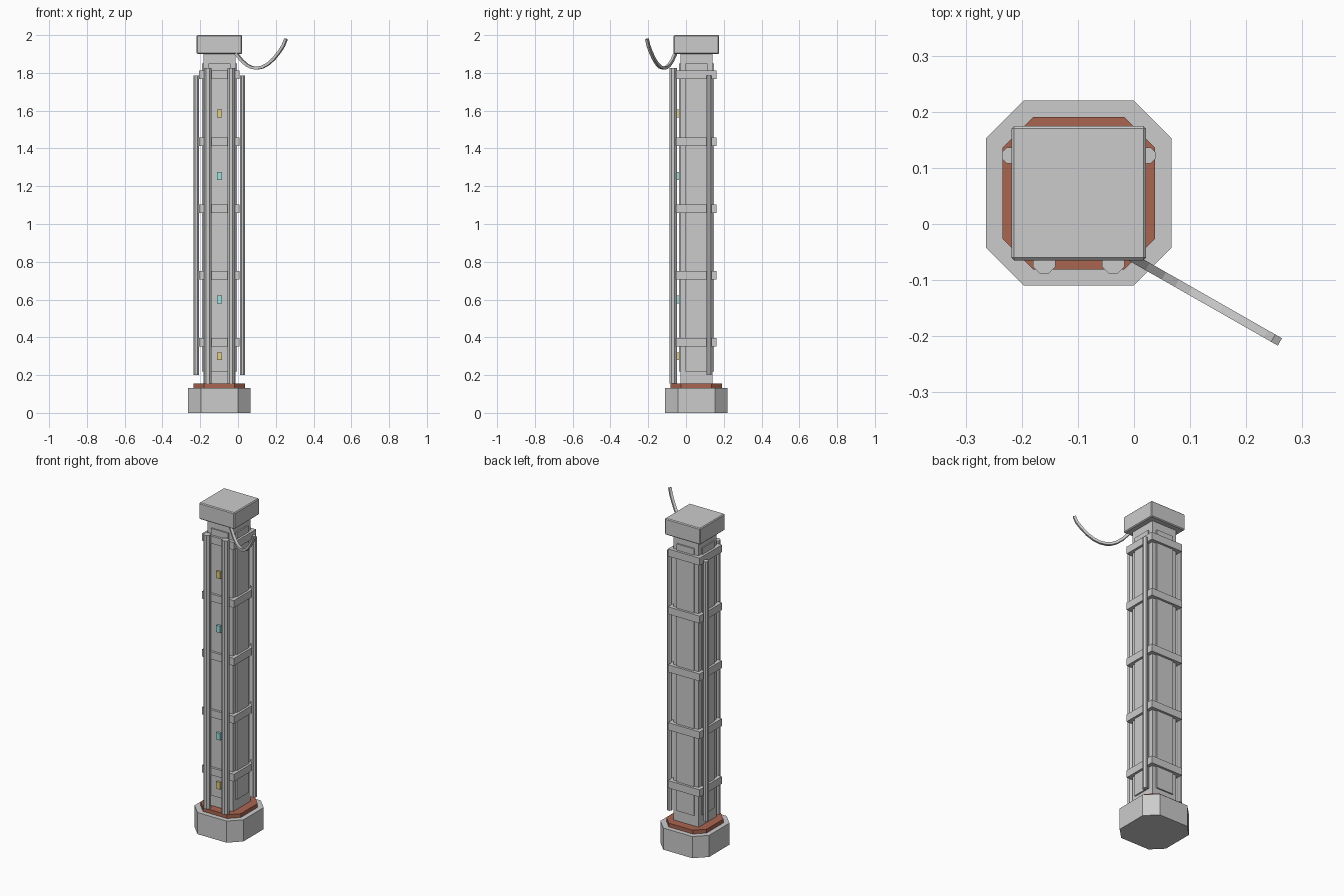
import bpy, bmesh, math
from mathutils import Vector

if "Cube" in bpy.data.objects:
    bpy.data.objects.remove(bpy.data.objects["Cube"])

CX, CY = -0.0985, 0.055   # column axis


def finish(name, bm, mat=None):
    bmesh.ops.recalc_face_normals(bm, faces=bm.faces)
    me = bpy.data.meshes.new(name)
    bm.to_mesh(me)
    bm.free()
    ob = bpy.data.objects.new(name, me)
    bpy.context.collection.objects.link(ob)
    if mat:
        me.materials.append(mat)
    return ob


def material(name, rgb):
    m = bpy.data.materials.new(name)
    m.diffuse_color = (*rgb, 1)
    m.use_nodes = True
    m.node_tree.nodes["Principled BSDF"].inputs["Base Color"].default_value = m.diffuse_color
    return m


def prism(name, pts, z0, z1, mat=None):
    bm = bmesh.new()
    face = bm.faces.new([bm.verts.new((x, y, z0)) for x, y in pts])
    ext = bmesh.ops.extrude_face_region(bm, geom=[face], use_keep_orig=True)
    for v in ext["geom"]:
        if isinstance(v, bmesh.types.BMVert):
            v.co.z = z1
    return finish(name, bm, mat)


def octagon(h, c):
    k = h - c
    pts = [(h, -k), (h, k), (k, h), (-k, h), (-h, k), (-h, -k), (-k, -h), (k, -h)]
    return [(CX + x, CY + y) for x, y in pts]


def box(name, x, y, z, sx, sy, sz, mat=None, bevel=0):
    ob = prism(name, [(x - sx/2, y - sy/2), (x + sx/2, y - sy/2),
                      (x + sx/2, y + sy/2), (x - sx/2, y + sy/2)], z - sz/2, z + sz/2, mat)
    if bevel:
        b = ob.modifiers.new("bevel", "BEVEL")
        b.width, b.segments = bevel, 1
    return ob


def pipe(name, x, y, r, z0, z1):
    a = [math.pi/8 + i*math.pi/4 for i in range(8)]
    return prism(name, [(x + r*math.cos(t), y + r*math.sin(t)) for t in a], z0, z1)


rust = material("rust", (0.40, 0.13, 0.08))
amber = material("amber", (0.75, 0.62, 0.25))
cyan = material("cyan", (0.35, 0.75, 0.72))

# Foot, rusty collar, shaft and cap
prism("base", octagon(0.165, 0.067), 0, 0.132)
prism("rust_collar", octagon(0.136, 0.055), 0.132, 0.155, rust)
box("shaft", CX, CY, 1.0275, 0.17, 0.17, 1.745)
box("cap", CX, CY, 1.95, 0.24, 0.24, 0.10, bevel=0.005)

# Raised panels on the four faces
for i, (dx, dy) in enumerate([(1, 0), (-1, 0), (0, 1), (0, -1)]):
    box(f"panel_{i}", CX + dx*0.086, CY + dy*0.086, 1.035,
        0.014 if dx else 0.115, 0.014 if dy else 0.115, 1.63)

# Bands wrapped around the shaft
for i in range(5):
    box(f"band_{i}", CX, CY, 0.375 + 0.3535*i, 0.214, 0.214, 0.045)

# Vertical pipes
for s, side in ((-1, "left"), (1, "right")):
    pipe(f"front_pipe_{side}", CX + s*0.0615, -0.068, 0.0215, 0.155, 1.825)
    pipe(f"side_pipe_{side}", CX + s*0.1225, 0.122, 0.0155, 0.2, 1.785)

# Front indicator lights
for z, m in ((0.3, amber), (0.6, cyan), (1.255, cyan), (1.585, amber)):
    box("indicator_light", CX, -0.042, z, 0.026, 0.02, 0.042, m)

# Loose cable: square section swept along a sagging path
path = [(-0.012, 1.905), (0.02, 1.865), (0.05, 1.839), (0.075, 1.828), (0.10, 1.825), (0.13, 1.831),
        (0.16, 1.848), (0.19, 1.875), (0.22, 1.913), (0.24, 1.944), (0.254, 1.98)]
pts = [Vector((x, -0.062 - 0.57*x, z)) for x, z in path]
side = Vector((0.57, 1, 0)).normalized()
bm = bmesh.new()
rings = []
for i, p in enumerate(pts):
    t = (pts[min(i + 1, len(pts) - 1)] - pts[max(i - 1, 0)]).normalized()
    up = t.cross(side)
    rings.append([bm.verts.new(p + 0.0075*(a*side + b*up))
                  for a, b in ((1, 1), (-1, 1), (-1, -1), (1, -1))])
for r0, r1 in zip(rings, rings[1:]):
    for k in range(4):
        bm.faces.new((r0[k], r0[(k+1) % 4], r1[(k+1) % 4], r1[k]))
bm.faces.new(rings[0])
bm.faces.new(rings[-1])
finish("loose_cable", bm)
